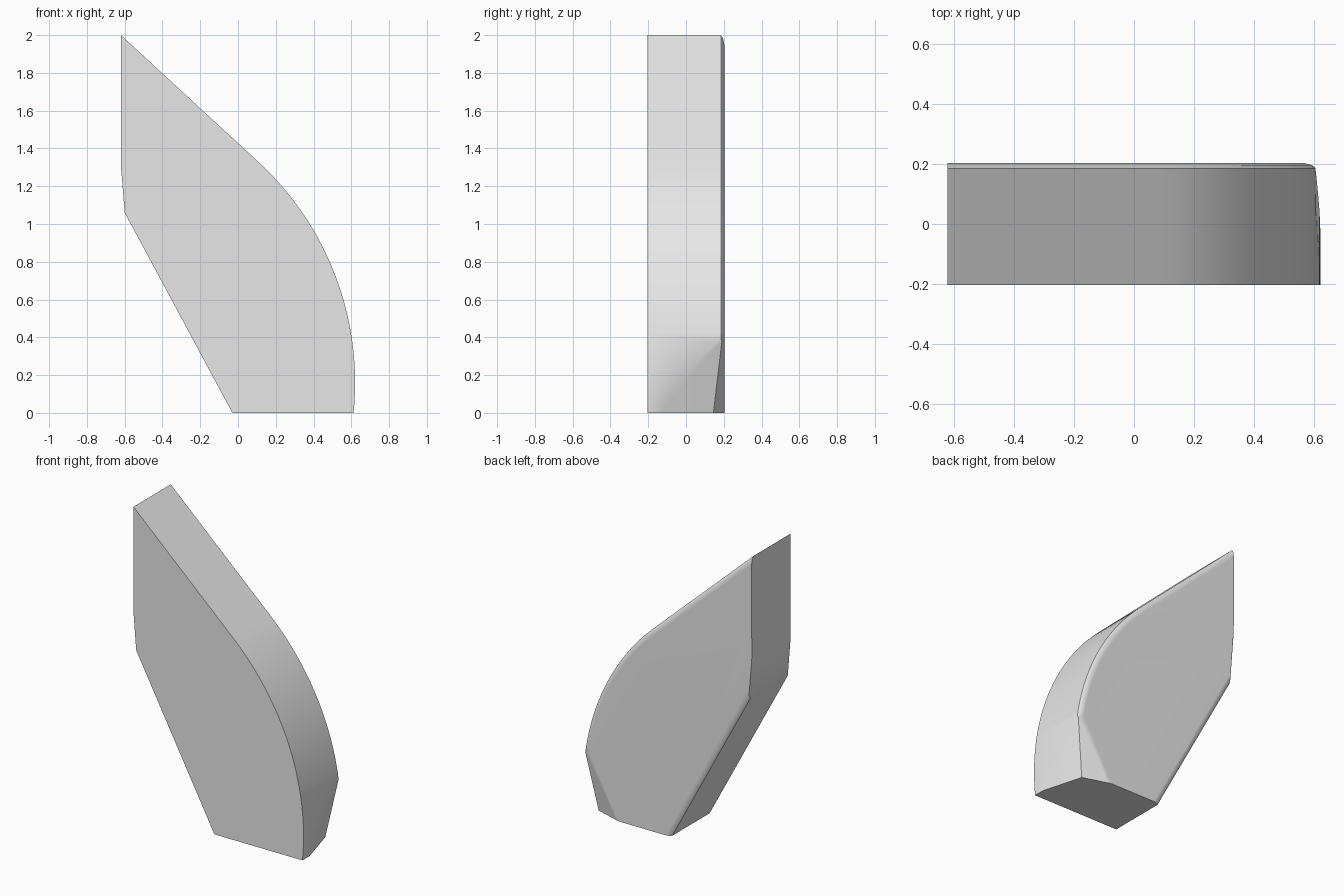
import bpy, bmesh
from math import sin, cos, radians
from mathutils import Vector

cube = bpy.data.objects.get("Cube")
if cube:
    bpy.data.objects.remove(cube, do_unlink=True)

# Plain grey material
grey = bpy.data.materials.new("light_grey")
grey.use_nodes = True
colour = (0.8, 0.8, 0.8, 1)
grey.diffuse_color = colour
grey.node_tree.nodes["Principled BSDF"].inputs["Base Color"].default_value = colour

# Outline in x, z, anticlockwise from the lower tip: bottom, arc, top slope, left side
ARC_STEPS = 28
RADIUS, CENTRE = 1.59, Vector((-0.97, 0.16))
start, end = -5.78, 48.0
arc = []
for i in range(ARC_STEPS + 1):
    a = radians(start + (end - start) * i / ARC_STEPS)
    arc.append(CENTRE + RADIUS * Vector((cos(a), sin(a))))
arc[0].y = 0
left = [Vector(p) for p in ((-0.62, 2), (-0.62, 1.31), (-0.6, 1.06))]
outline = [Vector((-0.03, 0))] + arc + left
# How strongly the rear rounding eats into each outline edge
weights = [0] + [1] * (ARC_STEPS + 1) + [0, 0.4, 1]


def inset(points, amount):
    """Move every edge inward by its weight and return the new corners."""
    lines = []
    for i, p in enumerate(points):
        d = (points[(i + 1) % len(points)] - p).normalized()
        n = Vector((-d.y, d.x))
        lines.append((n, n.dot(p) + weights[i] * amount))
    corners = []
    for i in range(len(points)):
        (n, c), (m, e) = lines[i - 1], lines[i]
        det = n.x * m.y - n.y * m.x
        corners.append(Vector(((c * m.y - e * n.y) / det, (n.x * e - m.x * c) / det)))
    return corners


# Slab lofted from front to back with a rounded rear edge
bm = bmesh.new()
rings = []
for y, amount in ((-0.203, 0), (0.185, 0), (0.196, 0.012), (0.203, 0.038)):
    rings.append([bm.verts.new((p.x, y, p.y)) for p in inset(outline, amount)])
count = len(outline)
for a, b in zip(rings, rings[1:]):
    for i in range(count):
        j = (i + 1) % count
        bm.faces.new((a[i], a[j], b[j], b[i]))
bm.faces.new(rings[0])
bm.faces.new(rings[-1][::-1])
bmesh.ops.recalc_face_normals(bm, faces=bm.faces[:])


# Facets cut off the lower rear corner
def cut(p, q, r):
    p, q, r = Vector(p), Vector(q), Vector(r)
    normal = (q - p).cross(r - p).normalized()
    if normal.dot(p - Vector((0, 0, 1))) < 0:
        normal.negate()
    geom = bm.verts[:] + bm.edges[:] + bm.faces[:]
    bmesh.ops.bisect_plane(bm, geom=geom, dist=1e-5, plane_co=p,
                           plane_no=normal, clear_outer=True)
    rim = [e for e in bm.edges if e.is_boundary]
    bmesh.ops.holes_fill(bm, edges=rim, sides=0)


apex = (0.6, 0.19, 0.38)
corner = (0.535, 0.145, 0)
cut((0.612, -0.13, 0), corner, apex)
cut(corner, apex, (0.35, 0.203, 0))
bmesh.ops.recalc_face_normals(bm, faces=bm.faces[:])

mesh = bpy.data.meshes.new("curved_slab")
bm.to_mesh(mesh)
bm.free()
mesh.materials.append(grey)
slab = bpy.data.objects.new("curved_slab", mesh)
bpy.context.collection.objects.link(slab)

# Smooth the curve while keeping flat sides flat
bpy.ops.object.select_all(action="DESELECT")
slab.select_set(True)
bpy.context.view_layer.objects.active = slab
bpy.ops.object.shade_smooth_by_angle(angle=radians(30))
weighted = slab.modifiers.new("flat_sides", "WEIGHTED_NORMAL")
weighted.keep_sharp = True
